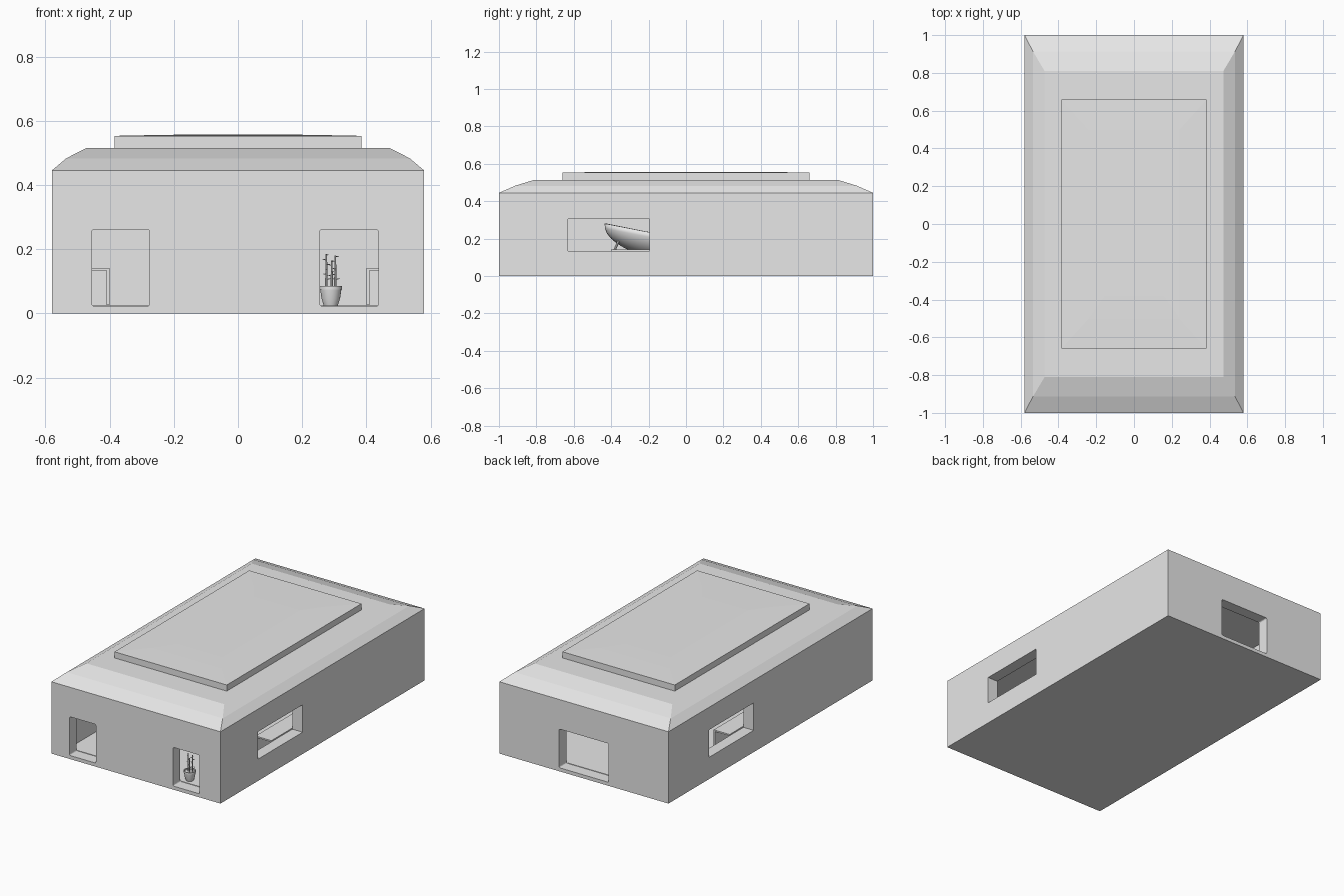
import bpy, bmesh, math, random
from mathutils import Vector, Matrix

random.seed(4)
if "Cube" in bpy.data.objects:
    bpy.data.objects.remove(bpy.data.objects["Cube"], do_unlink=True)

grey = bpy.data.materials.new("light_grey")
grey.use_nodes = True
grey.diffuse_color = (0.8, 0.8, 0.8, 1)
grey.node_tree.nodes["Principled BSDF"].inputs["Base Color"].default_value = (0.8, 0.8, 0.8, 1)


def finish(name, bm, smooth=False):
    bmesh.ops.recalc_face_normals(bm, faces=bm.faces)
    mesh = bpy.data.meshes.new(name)
    bm.to_mesh(mesh)
    bm.free()
    mesh.materials.append(grey)
    ob = bpy.data.objects.new(name, mesh)
    bpy.context.collection.objects.link(ob)
    if smooth:
        activate(ob)
        bpy.ops.object.shade_smooth_by_angle(angle=math.radians(40))
    return ob


def activate(ob):
    bpy.ops.object.select_all(action='DESELECT')
    ob.select_set(True)
    bpy.context.view_layer.objects.active = ob


def apply_modifiers(ob):
    activate(ob)
    for mod in list(ob.modifiers):
        bpy.ops.object.modifier_apply(modifier=mod.name)


def loft(name, rings, smooth=False):
    """Closed solid skinned through rings of equal point count."""
    bm = bmesh.new()
    loops = [[bm.verts.new(p) for p in ring] for ring in rings]
    n = len(loops[0])
    for a, b in zip(loops, loops[1:]):
        for i in range(n):
            j = (i + 1) % n
            bm.faces.new((a[i], a[j], b[j], b[i]))
    bm.faces.new(loops[0])
    bm.faces.new(loops[-1])
    return finish(name, bm, smooth)


def rect(x, y, z):
    return [(-x, -y, z), (x, -y, z), (x, y, z), (-x, y, z)]


def circle(cx, cy, r, z, n=24):
    return [(cx + r * math.cos(math.tau * i / n), cy + r * math.sin(math.tau * i / n), z)
            for i in range(n)]


def box(name, lo, hi, round_axis=None, radius=0.008):
    bm = bmesh.new()
    lo, hi = Vector(lo), Vector(hi)
    bmesh.ops.create_cube(bm, size=1, matrix=Matrix.Translation((lo + hi) / 2)
                          @ Matrix.Diagonal((*(hi - lo), 1)))
    if round_axis is not None:
        edges = [e for e in bm.edges
                 if abs((e.verts[0].co - e.verts[1].co)[round_axis]) > 1e-4]
        bmesh.ops.bevel(bm, geom=edges, offset=radius, segments=3, affect='EDGES', profile=0.5)
    return finish(name, bm)


def rod(name, a, b, r):
    a, b = Vector(a), Vector(b)
    bm = bmesh.new()
    turn = (b - a).to_track_quat('Z', 'Y').to_matrix().to_4x4()
    bmesh.ops.create_cone(bm, cap_ends=True, segments=8, radius1=r, radius2=r * 0.8,
                          depth=(b - a).length, matrix=Matrix.Translation((a + b) / 2) @ turn)
    return finish(name, bm, True)


# Building shell with a sloped roof edge
X, Y, WALL = 0.58, 1.0, 0.07
shell = loft("building_shell", [rect(X, Y, 0), rect(X, Y, 0.445),
                                rect(0.535, 0.914, 0.483), rect(0.473, 0.81, 0.515)])

# Hollow room, doors and windows
inner = 0.004
cutters = [
    box("room_cutter", (-X + WALL, -Y + WALL, 0.025), (X - WALL, Y - WALL, 0.42)),
    box("left_door_cutter", (0.255, -1.1, 0.022), (0.437, -Y + WALL + inner, 0.262), 1),
    box("right_door_cutter", (-0.455, -1.1, 0.022), (-0.275, -Y + WALL + inner, 0.262), 1),
    box("back_door_cutter", (-0.17, Y - WALL - inner, 0.022), (0.17, 1.1, 0.262), 1),
    box("left_window_cutter", (X - WALL - inner, -0.63, 0.135), (0.7, -0.195, 0.305)),
    box("right_window_cutter", (-0.7, 0.165, 0.135), (-X + WALL + inner, 0.605, 0.305)),
]
for cutter in cutters:
    cutter.hide_render = True
    mod = shell.modifiers.new("cut", 'BOOLEAN')
    mod.operation, mod.solver, mod.object = 'DIFFERENCE', 'EXACT', cutter
apply_modifiers(shell)
for cutter in cutters:
    bpy.data.objects.remove(cutter, do_unlink=True)

# Raised roof slab with a faint crown
loft("roof_slab", [rect(0.385, 0.66, 0.51), rect(0.385, 0.66, 0.553),
                   rect(0.24, 0.5, 0.556), rect(0.155, 0.38, 0.557)])

# Low benches along both side walls
for side, label in ((1, "left"), (-1, "right")):
    def span(a, b):
        return sorted((side * a, side * b))
    for part, a, b, z0, z1 in (("top", 0.40, 0.509, 0.133, 0.142),
                               ("panel", 0.40, 0.409, 0.026, 0.133)):
        x0, x1 = span(a, b)
        box(f"{label}_bench_{part}", (x0, -0.4, z0), (x1, 0.3, z1))

# Tilted bowl lounge on splayed legs
bm = bmesh.new()
bmesh.ops.create_uvsphere(bm, u_segments=32, v_segments=16, radius=1)
bmesh.ops.delete(bm, geom=[v for v in bm.verts if v.co.z > 0.01], context='VERTS')
place = (Matrix.Translation((0, -0.15, 0.225)) @ Matrix.Rotation(math.radians(-11), 4, 'X')
         @ Matrix.Diagonal((0.16, 0.29, 0.13, 1)))
bm.transform(place)
lounge = finish("lounge_bowl", bm, True)
lounge.modifiers.new("thickness", 'SOLIDIFY').thickness = 0.012
apply_modifiers(lounge)
for sx in (1, -1):
    for y0, y1 in ((-0.36, -0.43), (0.05, 0.1)):
        rod("lounge_leg", (sx * 0.06, y0, 0.19 if y0 < 0 else 0.13), (sx * 0.08, y1, 0.025), 0.007)


def plant(label, cx, cy):
    floor = 0.025
    profile = ((0.022, 0), (0.029, 0.022), (0.033, 0.05), (0.035, 0.05), (0.035, 0.06),
               (0.030, 0.06), (0.030, 0.052))
    loft(f"{label}_pot", [circle(cx, cy, r, floor + z) for r, z in profile], True)
    # Canes with paired pointed leaves
    bm = bmesh.new()
    for dx, dy, top in ((-0.014, 0.004, 0.185), (0.003, -0.008, 0.165), (0.014, 0.007, 0.18)):
        x, y = cx + dx, cy + dy
        rod(f"{label}_cane", (x, y, 0.075), (x, y, top), 0.0035)
        for k in range(6):
            z = 0.105 + (top - 0.11) * k / 5
            angle = k * 2.2 + random.random()
            out = Vector((math.cos(angle), math.sin(angle), 0.5))
            wide = Vector((-math.sin(angle), math.cos(angle), 0)) * 0.004
            root = Vector((x, y, z))
            mid, tip = root + out * 0.008, root + out * 0.017 - Vector((0, 0, 0.006))
            bm.faces.new([bm.verts.new(p) for p in (root, mid + wide, tip, mid - wide)])
    finish(f"{label}_leaves", bm)


# Potted plants just inside the doors
plant("left_plant", 0.289, -0.885)
plant("right_plant", -0.24, -0.885)
